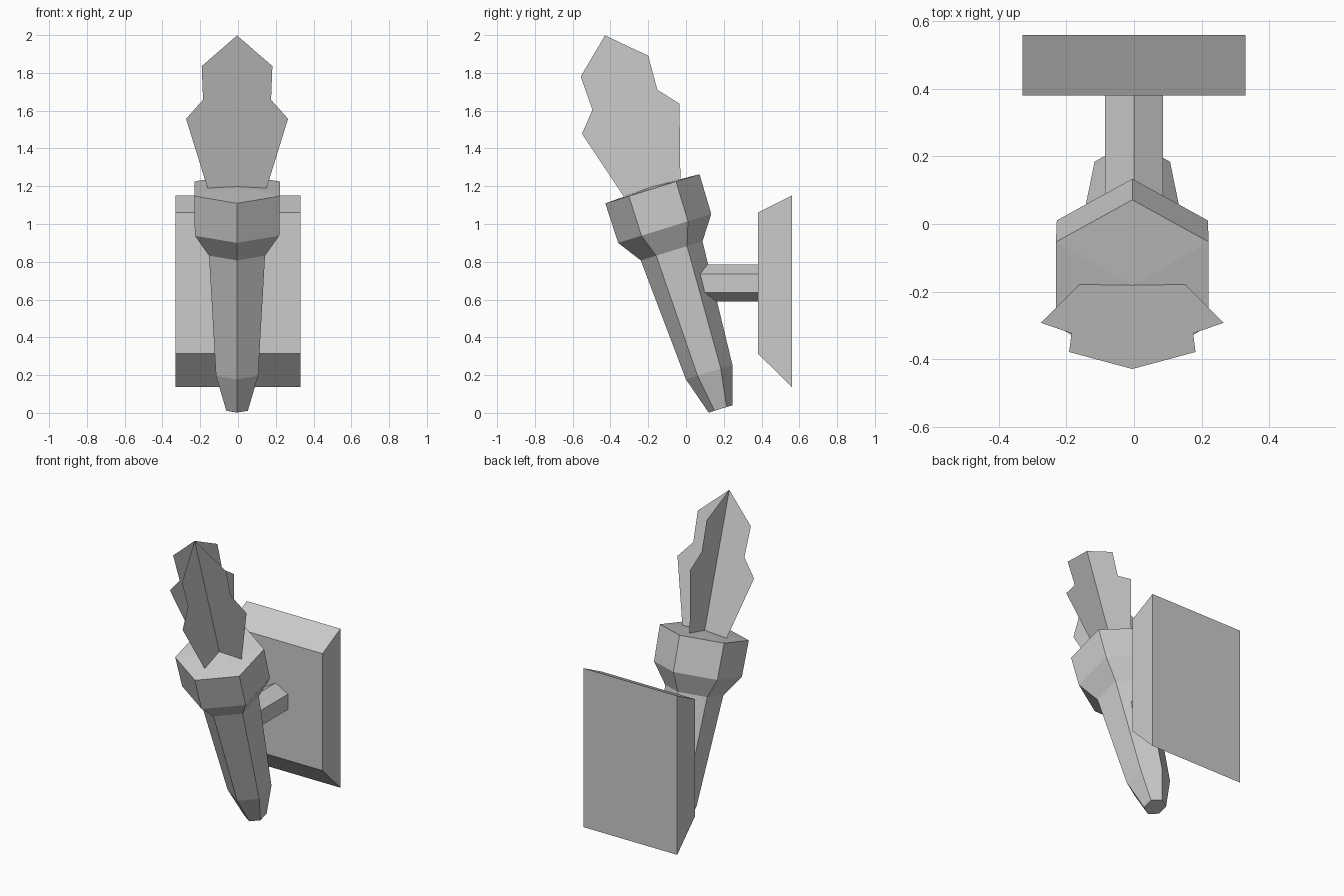
import bpy, bmesh
from math import radians, pi, sin, cos
from mathutils import Matrix

if "Cube" in bpy.data.objects:
    bpy.data.objects.remove(bpy.data.objects["Cube"])

TILT = radians(17.2)
# Shared frame of the leaning torch: local z runs up the shaft
TORCH = Matrix.Translation((-0.005, 0.183, 0.021)) @ Matrix.Rotation(TILT, 4, 'X')


def make_object(name, bm, matrix=Matrix.Identity(4)):
    bm.normal_update()
    mesh = bpy.data.meshes.new(name)
    bm.to_mesh(mesh)
    bm.free()
    obj = bpy.data.objects.new(name, mesh)
    obj.matrix_world = matrix
    bpy.context.collection.objects.link(obj)
    return obj


def hex_loft(rings, peak=None):
    """Six-sided loft along z through (radius, height) rings, corners on +-y."""
    bm = bmesh.new()
    loops = [[bm.verts.new((r * cos(pi / 2 + k * pi / 3), r * sin(pi / 2 + k * pi / 3), h))
              for k in range(6)] for r, h in rings]
    for a, b in zip(loops, loops[1:]):
        for k in range(6):
            n = (k + 1) % 6
            bm.faces.new((a[k], a[n], b[n], b[k]))
    bm.faces.new(loops[0][::-1])
    if peak is None:
        bm.faces.new(loops[-1])
    else:
        tip = bm.verts.new((0, 0, peak))
        for k in range(6):
            bm.faces.new((loops[-1][k], loops[-1][(k + 1) % 6], tip))
    return bm


# Tapered shaft flaring into the cup, with a very slightly domed top
make_object("torch_handle", hex_loft([(0.066, 0), (0.129, 0.204), (0.171, 0.876),
                                      (0.258, 1.0), (0.261, 1.22)], peak=1.232), TORCH)

# Flame: two crossed flat cards sharing one mirrored outline
half = [(0.155, 0), (0.27, 0.388), (0.18, 0.493), (0.187, 0.68), (0.115, 0.745)]
outline = half + [(0, 0.85)] + [(-w, h) for w, h in reversed(half)]
for name, turn in (("flame_wide", 0), ("flame_deep", pi / 2)):
    bm = bmesh.new()
    bm.faces.new([bm.verts.new((w, 0, h + 1.22)) for w, h in outline])
    make_object(name, bm, TORCH @ Matrix.Rotation(turn, 4, 'Z'))

# Hexagonal arm from the shaft back to the wall plate
make_object("bracket_arm", hex_loft([(0.0985, 0), (0.0985, 0.38)]),
            Matrix.Translation((0, 0.38, 0.687)) @ Matrix.Rotation(pi / 2, 4, 'X'))

# Wall plate: side profile with bevelled top and bottom, extruded across x
bm = bmesh.new()
profile = [(0.38, 0.315), (0.56, 0.137), (0.56, 1.15), (0.38, 1.06)]
face = bm.faces.new([bm.verts.new((-0.33, y, z)) for y, z in profile])
ext = bmesh.ops.extrude_face_region(bm, geom=[face], use_keep_orig=True)
bmesh.ops.translate(bm, vec=(0.66, 0, 0),
                    verts=[g for g in ext["geom"] if isinstance(g, bmesh.types.BMVert)])
bmesh.ops.recalc_face_normals(bm, faces=bm.faces)
make_object("wall_plate", bm)
